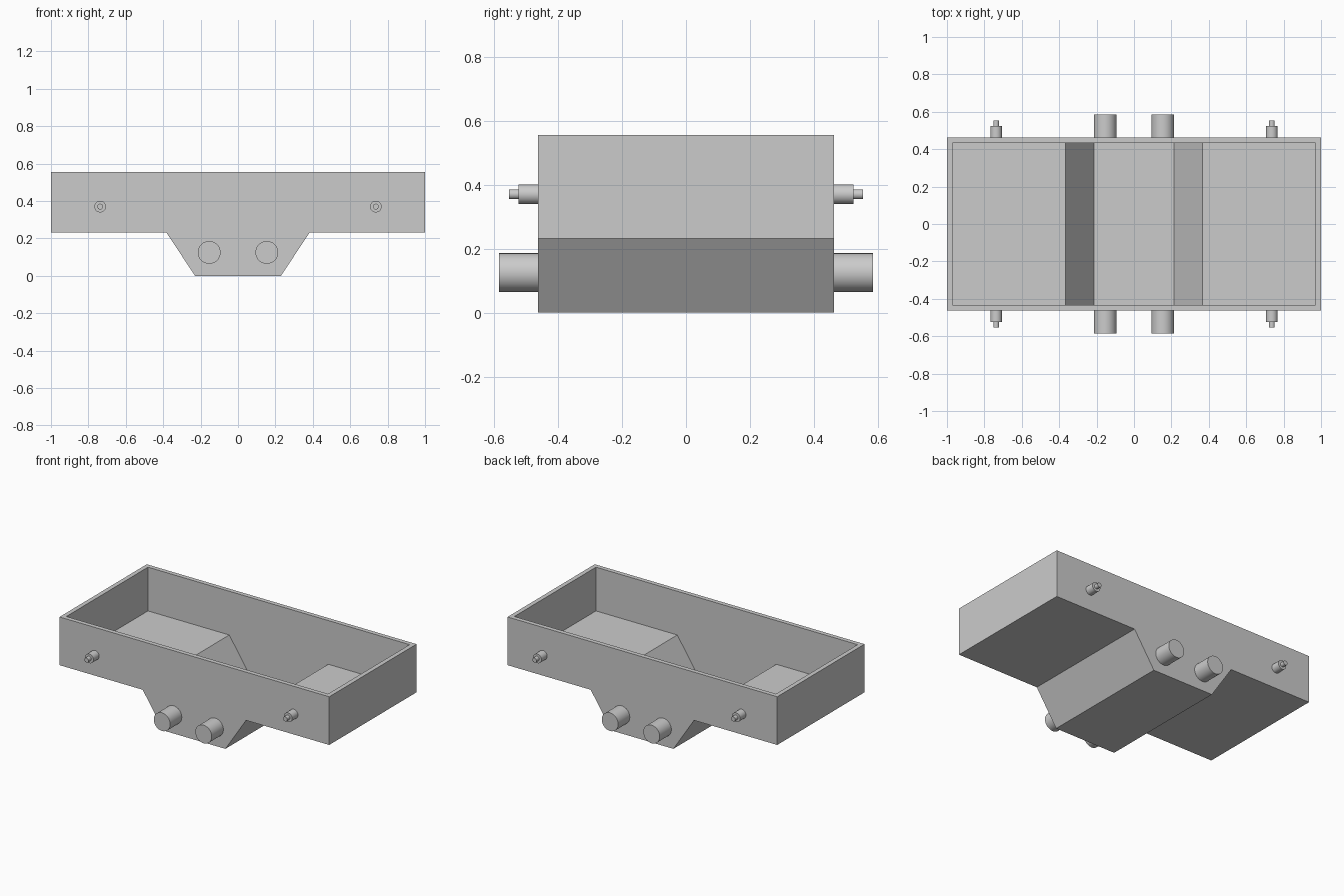
import bpy, bmesh, math
from mathutils import Matrix

cube = bpy.data.objects.get("Cube")
if cube:
    bpy.data.objects.remove(cube)

grey = bpy.data.materials.new("plain grey")
grey.use_nodes = True
colour = (0.6, 0.6, 0.6, 1)
grey.diffuse_color = colour
grey.node_tree.nodes["Principled BSDF"].inputs["Base Color"].default_value = colour

TOP, STEP, WALL = 0.555, 0.232, 0.03


def finish(name, bm):
    bmesh.ops.recalc_face_normals(bm, faces=bm.faces)
    mesh = bpy.data.meshes.new(name)
    bm.to_mesh(mesh)
    bm.free()
    mesh.materials.append(grey)
    obj = bpy.data.objects.new(name, mesh)
    bpy.context.collection.objects.link(obj)
    return obj


def open_shell(bm, half_profile, half_depth):
    """Mirror a half profile, extrude it along y, leave the top open; return its corners."""
    profile = half_profile + [(-x, z) for x, z in reversed(half_profile)]
    front = [bm.verts.new((x, -half_depth, z)) for x, z in profile]
    back = [bm.verts.new((x, half_depth, z)) for x, z in profile]
    bm.faces.new(front)
    bm.faces.new(back)
    for i in range(len(profile) - 1):
        bm.faces.new((front[i], front[i + 1], back[i + 1], back[i]))
    return [front[0], back[0], back[-1], front[-1]]


# Open tray with a tapered well in the floor, closed by a flat rim
bm = bmesh.new()
outer = open_shell(bm, [(1, TOP), (1, STEP), (0.383, STEP), (0.23, 0)], 0.462)
inner = open_shell(bm, [(1 - WALL, TOP), (1 - WALL, STEP + WALL),
                        (0.367, STEP + WALL), (0.214, WALL)], 0.462 - WALL)
for i in range(4):
    j = (i + 1) % 4
    bm.faces.new((outer[i], outer[j], inner[j], inner[i]))
finish("tray", bm)


def peg(name, x, z, radius, y_start, y_end):
    """Round peg along y."""
    bm = bmesh.new()
    place = Matrix.Translation((x, (y_start + y_end) / 2, z)) @ Matrix.Rotation(math.pi / 2, 4, "X")
    bmesh.ops.create_cone(bm, cap_ends=True, segments=32, radius1=radius, radius2=radius,
                          depth=abs(y_end - y_start), matrix=place)
    obj = finish(name, bm)
    bpy.ops.object.select_all(action="DESELECT")
    obj.select_set(True)
    bpy.context.view_layer.objects.active = obj
    bpy.ops.object.shade_smooth_by_angle(angle=math.radians(30))


# Axle stubs on the well and stepped pins on the tray, on both long sides
for end, y in (("front", -1), ("back", 1)):
    for side, x in (("right", -1), ("left", 1)):
        label = f"{end}_{side}"
        peg(f"axle_stub_{label}", x * 0.154, 0.125, 0.061, y * 0.45, y * 0.585)
        peg(f"pin_base_{label}", x * 0.737, 0.37, 0.031, y * 0.45, y * 0.523)
        peg(f"pin_tip_{label}", x * 0.737, 0.37, 0.0155, y * 0.515, y * 0.553)
